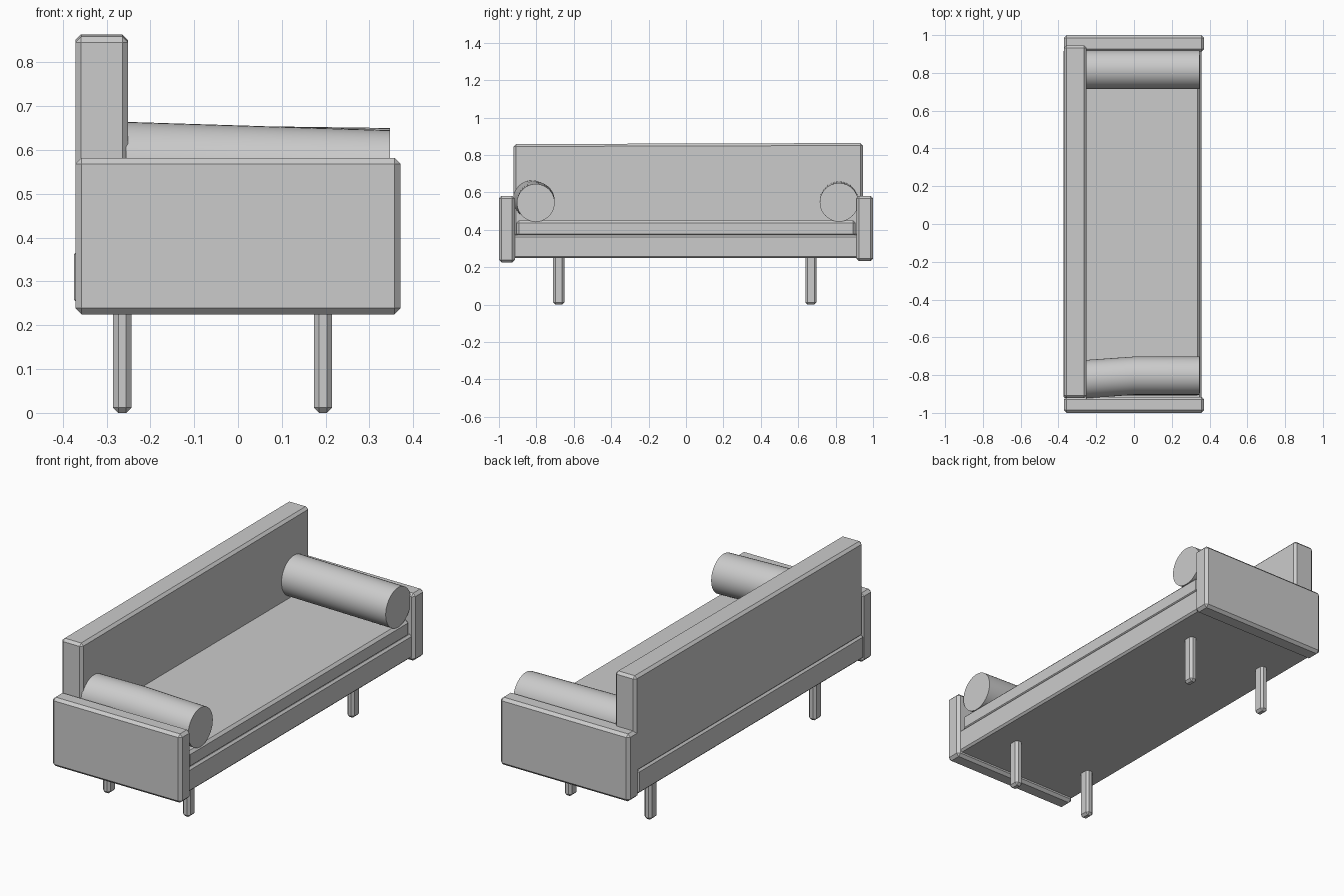
import bpy, bmesh, math
from mathutils import Vector

if "Cube" in bpy.data.objects:
    bpy.data.objects.remove(bpy.data.objects["Cube"])


def box(name, x, y, z, chamfer):
    """Box from (min, max) ranges with a single-segment chamfer."""
    bm = bmesh.new()
    bmesh.ops.create_cube(bm, size=1)
    for v in bm.verts:
        v.co = Vector([r[0] + (c + 0.5) * (r[1] - r[0]) for c, r in zip(v.co, (x, y, z))])
    bmesh.ops.bevel(bm, geom=bm.edges[:], offset=chamfer, segments=1, affect='EDGES')
    return finish(name, bm)


def finish(name, bm):
    bmesh.ops.recalc_face_normals(bm, faces=bm.faces[:])
    mesh = bpy.data.meshes.new(name)
    bm.to_mesh(mesh)
    bm.free()
    ob = bpy.data.objects.new(name, mesh)
    bpy.context.collection.objects.link(ob)
    return ob


def bolster(name, stations, sides=40):
    """Round cushion lofted through (x, y, z, radius) stations."""
    bm = bmesh.new()
    rings = []
    for x, y, z, r in stations:
        rings.append([bm.verts.new((x, y + r * math.cos(2 * math.pi * i / sides),
                                    z + r * math.sin(2 * math.pi * i / sides)))
                      for i in range(sides)])
    for a, b in zip(rings, rings[1:]):
        for i in range(sides):
            j = (i + 1) % sides
            bm.faces.new((a[i], a[j], b[j], b[i])).smooth = True
    # Flat end caps with sharp rims
    for ring in (rings[0], rings[-1]):
        cap = bm.faces.new(ring)
        for e in cap.edges:
            e.smooth = False
    return finish(name, bm)


# Base frame and seat cushion
box("base_frame", (-0.374, 0.357), (-0.925, 0.925), (0.248, 0.372), 0.01)
box("seat_cushion", (-0.30, 0.350), (-0.907, 0.907), (0.365, 0.45), 0.013)

# Backrest, its top rising very slightly to one side
back = box("backrest", (-0.371, -0.251), (-0.922, 0.945), (0.365, 0.861), 0.013)
for v in back.data.vertices:
    if v.co.z > 0.8:
        v.co.z += 0.003 * v.co.y

# Arm panels
box("left_arm", (-0.371, 0.371), (-1.0, -0.915), (0.225, 0.582), 0.014)
box("right_arm", (-0.371, 0.371), (0.912, 1.0), (0.232, 0.582), 0.014)

# Bolster cushions; the left one bends slightly
bolster("left_bolster", [(-0.255, -0.822, 0.562, 0.102), (0.0, -0.803, 0.555, 0.101),
                         (0.347, -0.803, 0.544, 0.101)])
bolster("right_bolster", [(-0.255, 0.818, 0.555, 0.103), (0.347, 0.818, 0.547, 0.103)])

# Legs
for side, y in (("left", -0.68), ("right", 0.668)):
    for place, x in (("rear", -0.264), ("front", 0.194)):
        box(f"{place}_{side}_leg", (x - 0.021, x + 0.021), (y - 0.03, y + 0.03),
            (0.0, 0.27), 0.012)
